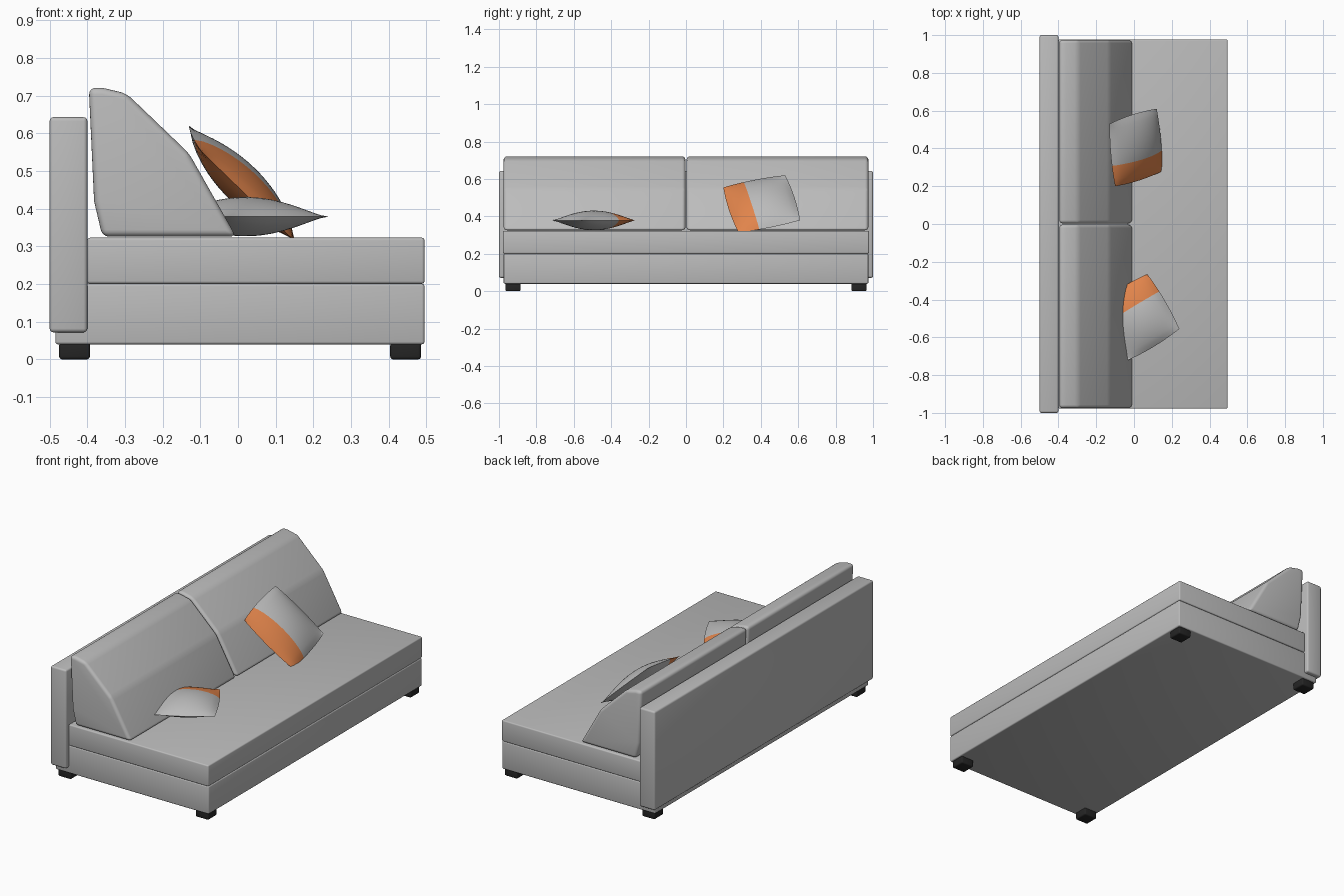
import bpy, bmesh, math
from mathutils import Vector

cube = bpy.data.objects.get("Cube")
if cube:
    bpy.data.objects.remove(cube, do_unlink=True)


def make_material(name, rgb):
    mat = bpy.data.materials.new(name)
    mat.use_nodes = True
    mat.diffuse_color = (*rgb, 1)
    mat.node_tree.nodes["Principled BSDF"].inputs["Base Color"].default_value = (*rgb, 1)
    return mat


grey = make_material("grey fabric", (0.5, 0.5, 0.5))
orange = make_material("orange fabric", (0.75, 0.23, 0.07))
black = make_material("black plastic", (0.018, 0.018, 0.018))


def finish(name, bm, mats, bevel=0, segments=3, smooth=40):
    """Turn a bmesh into a softly bevelled, smooth shaded object."""
    bmesh.ops.recalc_face_normals(bm, faces=bm.faces)
    mesh = bpy.data.meshes.new(name)
    bm.to_mesh(mesh)
    bm.free()
    obj = bpy.data.objects.new(name, mesh)
    bpy.context.collection.objects.link(obj)
    for mat in mats:
        mesh.materials.append(mat)
    bpy.ops.object.select_all(action="DESELECT")
    obj.select_set(True)
    bpy.context.view_layer.objects.active = obj
    if bevel:
        mod = obj.modifiers.new("soft edges", "BEVEL")
        mod.width, mod.segments = bevel, segments
        mod.limit_method, mod.angle_limit = "ANGLE", math.radians(15)
        bpy.ops.object.modifier_apply(modifier=mod.name)
    bpy.ops.object.shade_smooth_by_angle(angle=math.radians(smooth))
    return obj


def box(name, low, high, mat, bevel):
    bm = bmesh.new()
    bmesh.ops.create_cube(bm, size=1)
    low, high = Vector(low), Vector(high)
    for v in bm.verts:
        v.co = (low + high) / 2 + v.co * (high - low)
    return finish(name, bm, [mat], bevel)


# Frame, mattress and backrest
box("base", (-0.485, -0.975, 0.04), (0.495, 0.975, 0.201), grey, 0.007)
box("seat", (-0.4, -0.978, 0.201), (0.495, 0.978, 0.323), grey, 0.007)
box("backrest", (-0.5, -1, 0.072), (-0.4, 1, 0.643), grey, 0.01)

# Feet
for depth, x in (("back", -0.434), ("front", 0.445)):
    for side, y in (("right", -0.925), ("left", 0.925)):
        box(f"{depth}_{side}_foot", (x - 0.041, y - 0.041, 0),
            (x + 0.041, y + 0.041, 0.045), black, 0.008)

# Wedge shaped back cushions, extruded along the length of the seat
profile = [(-0.36, 0.326), (-0.005, 0.326), (-0.13, 0.547),
           (-0.296, 0.706), (-0.36, 0.721), (-0.396, 0.721), (-0.382, 0.42)]


def back_cushion(name, y0, y1):
    bm = bmesh.new()
    face = bm.faces.new([bm.verts.new((x, y0, z)) for x, z in profile])
    out = bmesh.ops.extrude_face_region(bm, geom=[face])
    for v in out["geom"]:
        if isinstance(v, bmesh.types.BMVert):
            v.co.y = y1
    return finish(name, bm, [grey], 0.018, 4, 60)


back_cushion("right_back_cushion", -0.975, -0.003)
back_cushion("left_back_cushion", 0.003, 0.975)


def pillow(name, corner, along_stripe, across, thickness=0.052, n=18):
    """Pinched square pillow; the last third across it is orange."""
    corner, a, b = Vector(corner), Vector(along_stripe), Vector(across)
    normal = a.cross(b).normalized()
    bm = bmesh.new()
    for side in (1, -1):
        grid = []
        for i in range(n + 1):
            row = []
            for j in range(n + 1):
                u, v = 2 * i / n - 1, 2 * j / n - 1
                puff = ((1 - u * u) * (1 - v * v)) ** 0.8
                # Seams bow outwards a little between the corners
                s = u * (1 + 0.06 * (1 - v * v))
                t = v * (1 + 0.06 * (1 - u * u))
                p = corner + a * (s + 1) / 2 + b * (t + 1) / 2
                row.append(bm.verts.new(p + normal * side * thickness * puff))
            grid.append(row)
        for i in range(n):
            for j in range(n):
                f = bm.faces.new((grid[i][j], grid[i + 1][j],
                                  grid[i + 1][j + 1], grid[i][j + 1]))
                f.material_index = 1 if j >= n * 2 / 3 else 0
    bmesh.ops.remove_doubles(bm, verts=bm.verts, dist=1e-5)
    return finish(name, bm, [grey, orange])


# Leaning pillow and flat pillow
pillow("leaning_pillow", (-0.13, 0.53, 0.62), (0.25, 0.08, -0.24), (0.03, -0.33, -0.065))
pillow("flat_pillow", (0.24, -0.555, 0.379), (-0.27, -0.165, 0), (-0.17, 0.29, 0))
